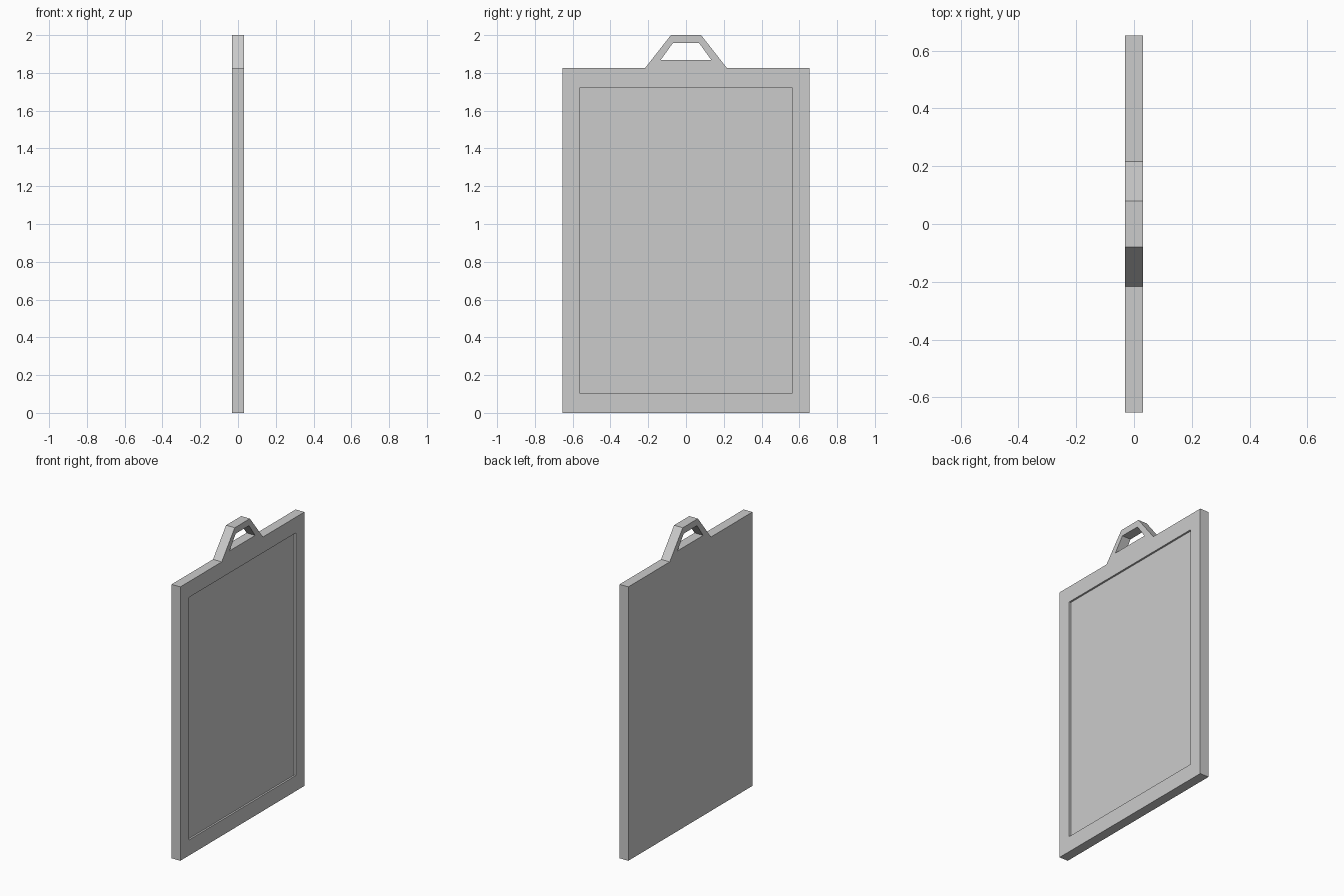
import bpy, bmesh

if "Cube" in bpy.data.objects:
    bpy.data.objects.remove(bpy.data.objects["Cube"])


def prism(name, half, x0, x1):
    """Extrude a profile, given as its right half (y, z) and mirrored in y, from x0 to x1."""
    pts = half + [(-y, z) for y, z in reversed(half)]
    bm = bmesh.new()
    face = bm.faces.new([bm.verts.new((x0, y, z)) for y, z in pts])
    ext = bmesh.ops.extrude_face_region(bm, geom=[face])
    verts = [g for g in ext["geom"] if isinstance(g, bmesh.types.BMVert)]
    bmesh.ops.translate(bm, vec=(x1 - x0, 0, 0), verts=verts)
    bmesh.ops.recalc_face_normals(bm, faces=bm.faces)
    mesh = bpy.data.meshes.new(name)
    bm.to_mesh(mesh)
    bm.free()
    ob = bpy.data.objects.new(name, mesh)
    bpy.context.collection.objects.link(ob)
    return ob


T = 0.032        # half thickness
DEPTH = 0.012    # recess depth

# Board with the hanging handle on top
board = prism("board", [(0.653, 0), (0.653, 1.825), (0.217, 1.825), (0.08, 2.0)], -T, T)

# Handle opening and shallow panel recess on the +x face
cutters = [
    prism("handle_hole_cutter", [(0.135, 1.867), (0.07, 1.957)], -0.1, 0.1),
    prism("panel_recess_cutter", [(0.563, 0.104), (0.563, 1.72)], T - DEPTH, 0.1),
]
for cutter in cutters:
    cutter.hide_render = True
    cutter.hide_set(True)
    mod = board.modifiers.new(cutter.name, 'BOOLEAN')
    mod.operation = 'DIFFERENCE'
    mod.solver = 'EXACT'
    mod.object = cutter
